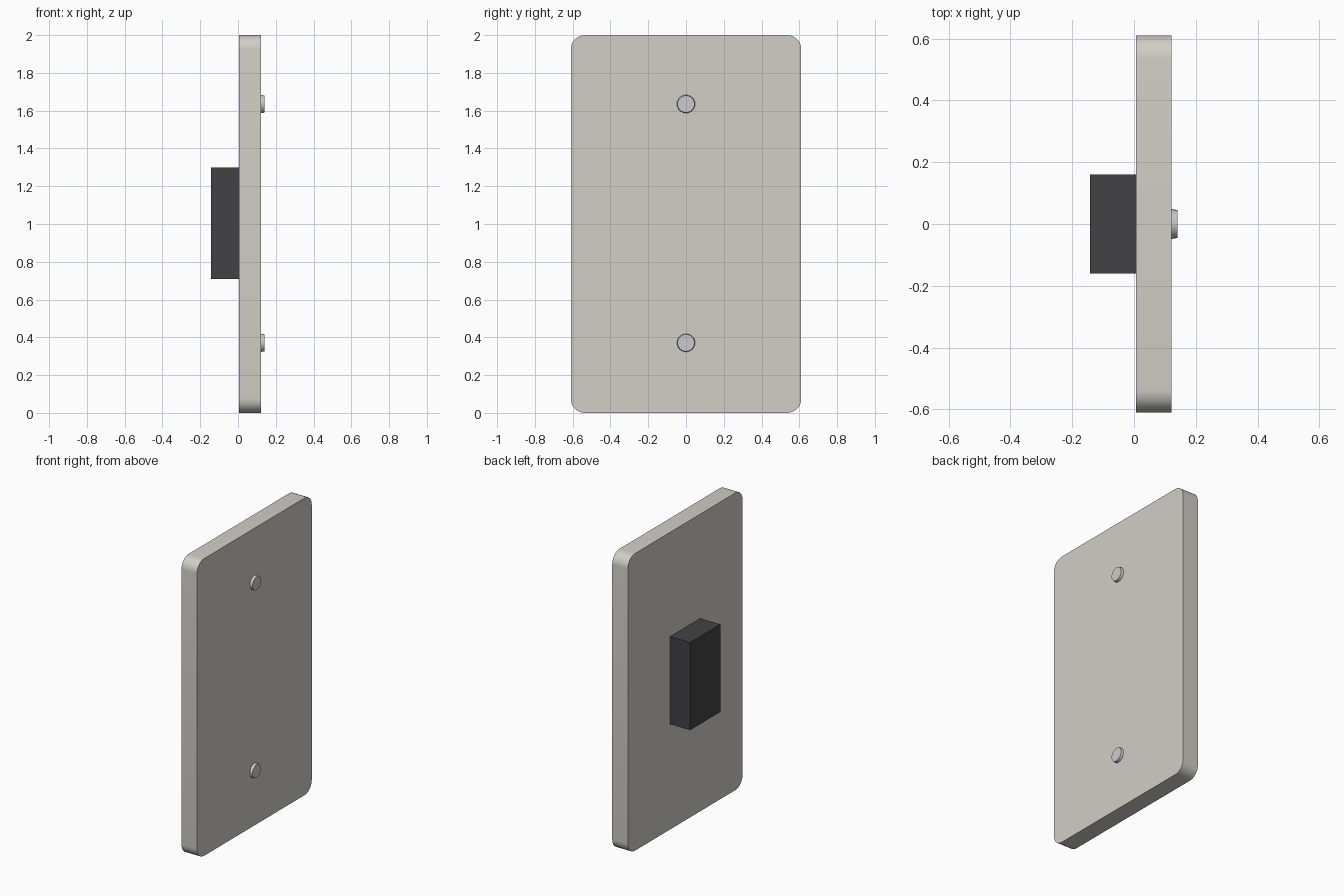
import bpy, bmesh
from math import pi, sin, cos
from mathutils import Matrix

if "Cube" in bpy.data.objects:
    bpy.data.objects.remove(bpy.data.objects["Cube"])


def material(name, rgb):
    m = bpy.data.materials.new(name)
    m.diffuse_color = (*rgb, 1)
    m.use_nodes = True
    m.node_tree.nodes["Principled BSDF"].inputs["Base Color"].default_value = m.diffuse_color
    return m


def finish(name, bm, mat=None, smooth=True):
    bmesh.ops.recalc_face_normals(bm, faces=bm.faces[:])
    mesh = bpy.data.meshes.new(name)
    bm.to_mesh(mesh)
    bm.free()
    ob = bpy.data.objects.new(name, mesh)
    bpy.context.collection.objects.link(ob)
    if mat:
        mesh.materials.append(mat)
    if smooth:
        bpy.ops.object.select_all(action='DESELECT')
        ob.select_set(True)
        bpy.context.view_layer.objects.active = ob
        bpy.ops.object.shade_smooth_by_angle(angle=pi / 6)
    return ob


ivory = material("ivory_plastic", (0.64, 0.62, 0.56))
black = material("dark_plastic", (0.055, 0.055, 0.06))

# Wall plate: rounded rectangle profile extruded along x
X0, X1, HALF_Y, HALF_Z, R, SEG = 0.006, 0.122, 0.61, 1.0, 0.075, 8
bm = bmesh.new()
outline = []
for i, (sy, sz) in enumerate([(1, 1), (-1, 1), (-1, -1), (1, -1)]):
    for k in range(SEG + 1):
        a = (i + k / SEG) * pi / 2
        outline.append(bm.verts.new((X0, sy * (HALF_Y - R) + R * cos(a),
                                     1 + sz * (HALF_Z - R) + R * sin(a))))
face = bm.faces.new(outline)
ext = bmesh.ops.extrude_face_region(bm, geom=[face], use_keep_orig=True)
moved = [g for g in ext["geom"] if isinstance(g, bmesh.types.BMVert)]
bmesh.ops.translate(bm, verts=moved, vec=(X1 - X0, 0, 0))
finish("wall_plate", bm, ivory)

# Switch body behind the plate, set slightly into it
bm = bmesh.new()
x0, x1 = -0.143, 0.02
bmesh.ops.create_cube(bm, size=1, matrix=Matrix.Translation(((x0 + x1) / 2, 0, 1.003))
                      @ Matrix.Diagonal((x1 - x0, 0.32, 0.59, 1)))
finish("switch_body", bm, black, smooth=False)

# Two slightly tapered screw heads
for label, z in (("upper", 1.635), ("lower", 0.371)):
    bm = bmesh.new()
    bmesh.ops.create_cone(bm, cap_ends=True, segments=24, radius1=0.05, radius2=0.045,
                          depth=0.03, matrix=Matrix.Translation((0.125, 0, z))
                          @ Matrix.Rotation(pi / 2, 4, 'Y'))
    finish(label + "_screw", bm)
